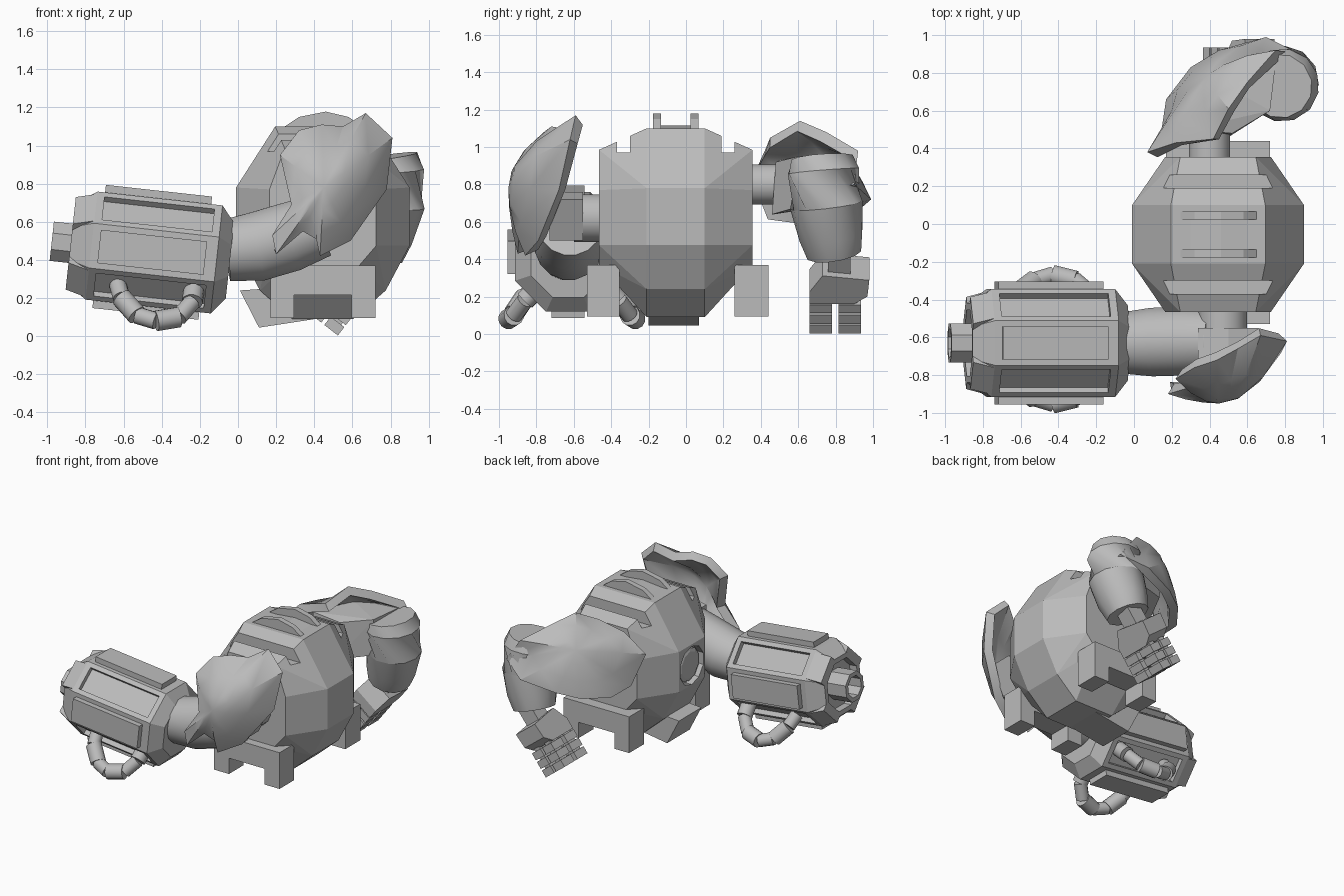
import bpy, bmesh
from math import pi, sin, cos
from mathutils import Vector, Matrix

if "Cube" in bpy.data.objects:
    bpy.data.objects.remove(bpy.data.objects["Cube"])

grey = bpy.data.materials.new("plain_grey")
grey.use_nodes = True
grey.diffuse_color = (0.5, 0.5, 0.5, 1)
grey.node_tree.nodes["Principled BSDF"].inputs["Base Color"].default_value = (0.5, 0.5, 0.5, 1)


def finish(name, bm, matrix=None, smooth=False):
    """Turn a bmesh into a named, coloured object."""
    if matrix:
        bm.transform(matrix)
    bmesh.ops.recalc_face_normals(bm, faces=bm.faces)
    mesh = bpy.data.meshes.new(name)
    bm.to_mesh(mesh)
    bm.free()
    mesh.materials.append(grey)
    ob = bpy.data.objects.new(name, mesh)
    bpy.context.collection.objects.link(ob)
    if smooth:
        bpy.context.view_layer.objects.active = ob
        bpy.ops.object.select_all(action='DESELECT')
        ob.select_set(True)
        bpy.ops.object.shade_smooth_by_angle(angle=0.6)
    return ob


def hull(name, points, matrix=None):
    bm = bmesh.new()
    for p in points:
        bm.verts.new(p)
    res = bmesh.ops.convex_hull(bm, input=bm.verts)
    bmesh.ops.delete(bm, geom=[v for v in res["geom_interior"] if isinstance(v, bmesh.types.BMVert)],
                     context='VERTS')
    bmesh.ops.dissolve_limit(bm, angle_limit=0.03, verts=bm.verts, edges=bm.edges)
    return finish(name, bm, matrix)


def box(name, lo, hi, matrix=None):
    return hull(name, [(x, y, z) for x in (lo[0], hi[0]) for y in (lo[1], hi[1])
                       for z in (lo[2], hi[2])], matrix)


def prism(name, outline, y0, y1):
    """Convex x-z outline stretched along y."""
    return hull(name, [(x, y, z) for x, z in outline for y in (y0, y1)])


def tube(name, path, sides=16, matrix=None, smooth=True):
    """Rings of (x, y, z, radius) along a path, capped."""
    bm = bmesh.new()
    pts = [Vector(p[:3]) for p in path]
    rings = []
    for i, p in enumerate(path):
        t = pts[min(i + 1, len(pts) - 1)] - pts[max(i - 1, 0)]
        q = t.to_track_quat('Z', 'Y')
        angles = [2 * pi * (k + 0.5) / sides for k in range(sides)]
        rings.append([bm.verts.new(pts[i] + q @ Vector((cos(a), sin(a), 0)) * p[3]) for a in angles])
    for a, b in zip(rings, rings[1:]):
        for k in range(sides):
            j = (k + 1) % sides
            bm.faces.new((a[k], a[j], b[j], b[k]))
    bm.faces.new(rings[0][::-1])
    bm.faces.new(rings[-1])
    return finish(name, bm, matrix, smooth)


def cut(ob, cutter):
    mod = ob.modifiers.new("cut", 'BOOLEAN')
    mod.operation, mod.object, mod.solver = 'DIFFERENCE', cutter, 'EXACT'
    cutter.hide_render = True
    cutter.hide_set(True)


def shell(name, outline, centre, outward, thickness):
    """Domed armour plate: outline, two rings rising along outward, and a centre point."""
    bm = bmesh.new()
    c = Vector(centre)
    n = Vector(outward).normalized()
    rings = []
    for t in (0, 0.35, 0.7):
        rise = (1 - (1 - t) ** 2) - t
        rings.append([bm.verts.new(Vector(p).lerp(c, t) + n * rise * (c - Vector(p)).dot(n)) for p in outline])
    mid = bm.verts.new(c)
    for i in range(len(outline)):
        j = (i + 1) % len(outline)
        for a, b in zip(rings, rings[1:]):
            bm.faces.new((a[i], a[j], b[j], b[i]))
        bm.faces.new((rings[-1][i], rings[-1][j], mid))
    bmesh.ops.recalc_face_normals(bm, faces=bm.faces)
    bm.normal_update()
    if mid.normal.dot(n) < 0:
        bmesh.ops.reverse_faces(bm, faces=bm.faces)
        bm.normal_update()
    bmesh.ops.solidify(bm, geom=bm.faces, thickness=thickness)
    return finish(name, bm, None, True)


# Body: faceted ball, wide in the middle and narrow at the arm sides
CX, CY = 0.445, -0.055
middle = [(0.455, 0.78), (0.455, 0.475), (0.25, 1.1), (0.33, 0.24), (0.16, 0.09)]
side = [(0.28, 0.77), (0.28, 0.475), (0.2, 0.985), (0.19, 0.37)]
body = hull("body", [(CX + sx * x, CY + sy * w, z) for ring, w in ((middle, 0.155), (side, 0.41))
                     for x, z in ring for sx in (-1, 1) for sy in (-1, 1)])
for s, label in ((-1, "front"), (1, "back")):
    ys = sorted((CY + s * 0.245, CY + s * 0.315))
    cut(body, box("slot_cutter_" + label, (0.1, ys[0], 0.97), (0.8, ys[1], 1.3)))
    # Raised rails on the crown
    ys = sorted((CY + s * 0.08, CY + s * 0.122))
    prism("crown_rail_" + label, [(0.2, 1.07), (0.32, 1.15), (0.46, 1.178), (0.58, 1.15), (0.69, 1.07)], *ys)
    # Skids below the body
    y0, y1 = (-0.53, -0.355) if s < 0 else (0.26, 0.44)
    box("skid_beam_" + label, (0.17, y0, 0.215), (0.72, y1, 0.37))
    for x in (0.17, 0.595):
        box("skid_leg_" + label, (x, y0, 0.095), (x + 0.125, y1, 0.215))
prism("crown", [(0.2, 1.05), (0.3, 1.1), (0.46, 1.115), (0.6, 1.1), (0.69, 1.05)], CY - 0.1, CY + 0.1)
prism("lower_wedge", [(0.01, 0.24), (0.11, 0.045), (0.6, 0.12), (0.5, 0.26), (0.3, 0.26)], -0.2, 0.07)

# Eye socket and lens on the -x face
cut(body, tube("eye_cutter", [(-0.1, CY, 0.62, 0.145), (0.04, CY, 0.62, 0.145)], 10, None, False))
tube("eye_lens", [(0.005, CY, 0.62, 0.1), (0.015, CY, 0.62, 0.125), (0.05, CY, 0.62, 0.125)], 10, None, False)

# Gun, built around its own axis, then tipped slightly
GUN = Matrix.Translation((-0.45, -0.63, 0.44)) @ Matrix.Rotation(0.11, 4, 'Y')
K = 1 / cos(pi / 8)
housing = tube("gun_housing", [(x, 0, 0, r * K) for x, r in ((-0.43, 0.21), (-0.32, 0.285), (0.34, 0.285),
                                                            (0.41, 0.2))], 8, GUN, False)
cut(housing, tube("muzzle_cutter", [(-0.6, 0, 0, 0.19), (-0.37, 0, 0, 0.19)], 8, GUN, False))
for i in range(4):
    turn = GUN @ Matrix.Rotation(i * pi / 2, 4, 'X')
    box("gun_plate", (-0.28, -0.088, 0.27), (0.28, 0.088, 0.325), turn)
    # Recessed panels and muzzle guard flaps on the slanted sides
    slant = turn @ Matrix.Rotation(pi / 4, 4, 'X')
    cut(housing, box("panel_cutter", (-0.28, -0.085, 0.25), (0.3, 0.085, 0.4), slant))
    hull("muzzle_flap", [(x, y, z) for x, z in ((-0.32, 0.285), (-0.43, 0.245), (-0.43, 0.2), (-0.32, 0.2))
                         for y in (-0.1, 0.1)], slant)
barrel = tube("gun_barrel", [(-0.53, 0, 0, 0.112), (-0.3, 0, 0, 0.112)], 8, GUN, False)
cut(barrel, tube("bore_cutter", [(-0.7, 0, 0, 0.08), (-0.4, 0, 0, 0.08)], 8, GUN, False))

# Jointed hoses under both sides of the gun
for s, label in ((-1, "front"), (1, "back")):
    arc = [(-0.63, 0.18, 0.27), (-0.61, 0.25, 0.2), (-0.53, 0.31, 0.11), (-0.43, 0.34, 0.08),
           (-0.31, 0.31, 0.1), (-0.24, 0.25, 0.18), (-0.23, 0.18, 0.25)]
    pts = [Vector((x, -0.61 + s * y, z)) for x, y, z in arc]
    for i, (a, b) in enumerate(zip(pts, pts[1:])):
        r = 0.055 if i % 2 else 0.046
        tube("hose_" + label, [(*a, r), (*b, r)], 12)

# Front arm
tube("front_arm", [(-0.06, -0.63, 0.45, 0.165), (0.1, -0.625, 0.47, 0.185), (0.27, -0.62, 0.52, 0.185),
                   (0.43, -0.62, 0.58, 0.17)])
tube("front_shoulder_axle", [(0.47, -0.4, 0.62, 0.13), (0.47, -0.6, 0.62, 0.13)])
hull("front_shoulder_block", [(x, y, z) for x, z in ((0.34, 0.5), (0.34, 0.73), (0.5, 0.76), (0.66, 0.72),
                                                     (0.56, 0.5)) for y in (-0.73, -0.55)])
shell("front_shoulder_plate",
      [(0.22, -0.82, 0.95), (0.32, -0.76, 1.08), (0.44, -0.72, 1.11), (0.55, -0.66, 1.1), (0.67, -0.59, 1.17),
       (0.81, -0.62, 1.04), (0.78, -0.68, 0.77), (0.59, -0.79, 0.5), (0.43, -0.86, 0.42), (0.41, -0.87, 0.51),
       (0.34, -0.89, 0.55), (0.2, -0.9, 0.43), (0.18, -0.9, 0.53), (0.28, -0.87, 0.69)],
      (0.45, -0.95, 0.78), (0, -1, 0), 0.06)

# Back arm
tube("back_shoulder_axle", [(0.4, 0.3, 0.8, 0.11), (0.4, 0.56, 0.8, 0.11)])
hull("back_shoulder_block", [(0.28, 0.47, 0.64), (0.28, 0.5, 0.93), (0.5, 0.46, 0.64), (0.52, 0.48, 0.92),
                             (0.4, 0.75, 0.7), (0.4, 0.78, 0.96), (0.72, 0.6, 0.68), (0.72, 0.6, 0.95),
                             (0.75, 0.85, 0.7), (0.75, 0.85, 0.95)])
tube("back_forearm", [(0.775, 0.73, 0.94, 0.17), (0.785, 0.735, 0.87, 0.195), (0.785, 0.75, 0.69, 0.195),
                      (0.75, 0.775, 0.53, 0.175), (0.72, 0.79, 0.43, 0.15)], 12)
shell("back_shoulder_plate",
      [(0.07, 0.38, 0.85), (0.14, 0.46, 0.62), (0.17, 0.66, 0.6), (0.3, 0.83, 0.62), (0.45, 0.92, 0.66),
       (0.7, 0.99, 0.72), (0.88, 0.9, 0.8), (0.75, 0.92, 0.98), (0.6, 0.75, 1.08), (0.5, 0.61, 1.14),
       (0.42, 0.45, 1.05), (0.22, 0.43, 1.0)],
      (0.38, 0.78, 0.95), (-0.55, 0.5, 0.35), 0.06)

# Hand, pointing down its own -z axis
HAND = Matrix.Translation((0.72, 0.82, 0.42)) @ Matrix.Rotation(0.66, 4, 'Y')
box("wrist", (-0.06, -0.06, -0.1), (0.06, 0.06, 0.06), HAND)
hull("palm", [(x, y, z) for x in (-0.1, 0.1) for y, z in
              ((-0.09, -0.06), (0.16, -0.09), (0.15, -0.2), (0.08, -0.25), (-0.16, -0.25), (-0.16, -0.17))], HAND)
for y in (-0.16, -0.005):
    for x in (-0.1, 0.01):
        for i in range(3):
            z = -0.25 - i * 0.068
            box("finger_joint", (x + 0.02, y + 0.015, z - 0.02), (x + 0.07, y + 0.1, z + 0.02), HAND)
            box("finger", (x, y, z - 0.063), (x + 0.09, y + 0.12, z - 0.008), HAND)
